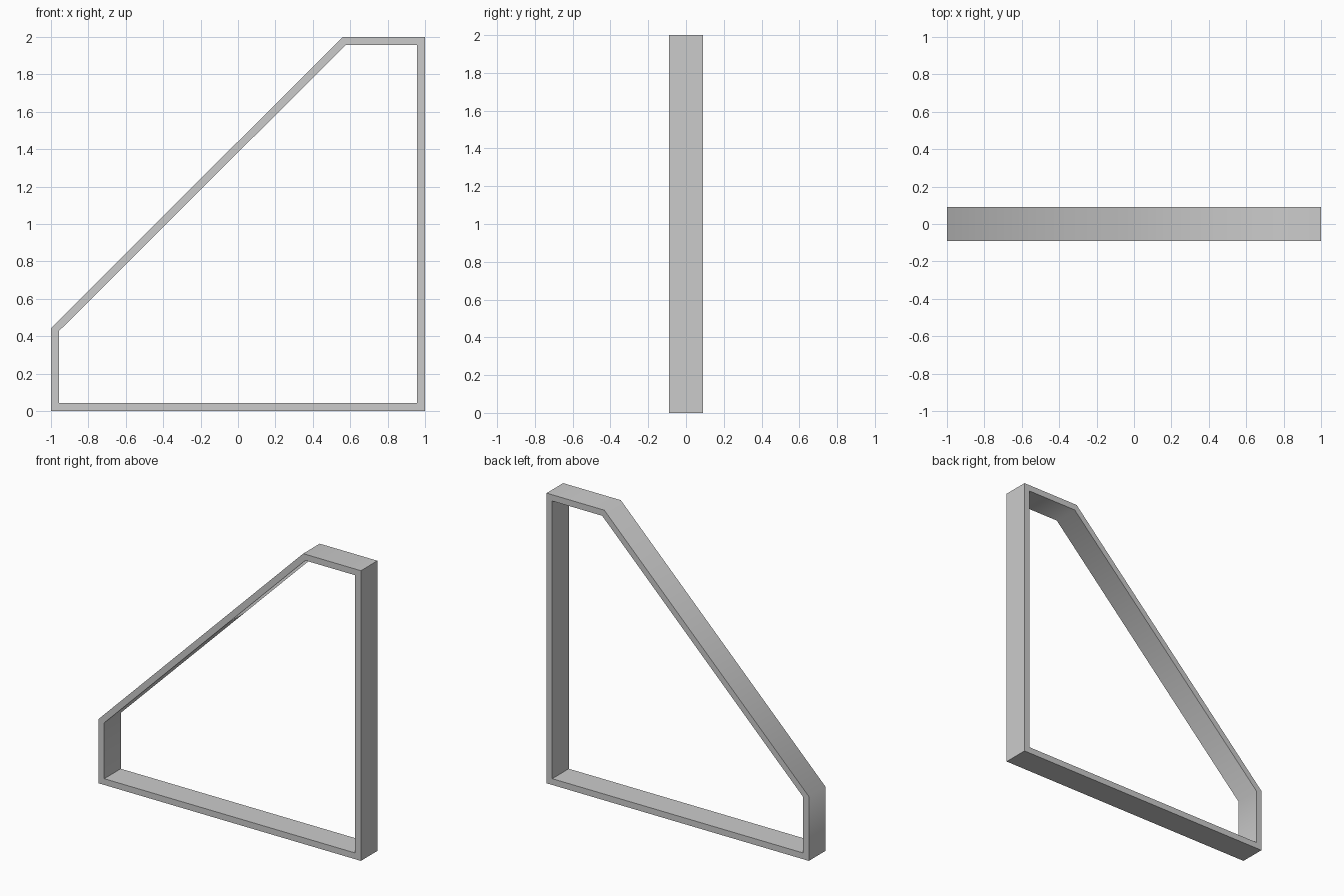
import bpy, bmesh, math

if "Cube" in bpy.data.objects:
    bpy.data.objects.remove(bpy.data.objects["Cube"])

HALF_DEPTH = 0.09

# Matching outer and inner outlines of the frame (x, z)
outer = [(-1, 0), (1, 0), (1, 2), (0.56, 2), (-1, 0.443)]
inner = [(-0.957, 0.043), (0.957, 0.043), (0.957, 1.957), (0.576, 1.957), (-0.957, 0.428)]

bm = bmesh.new()


def ring(outline, y):
    return [bm.verts.new((x, y, z)) for x, z in outline]


def bridge(a, b):
    n = len(a)
    for i in range(n):
        j = (i + 1) % n
        bm.faces.new((a[i], a[j], b[j], b[i]))


# Sweep the rectangular section around: front, inside, back, outside
loops = [ring(outer, -HALF_DEPTH), ring(inner, -HALF_DEPTH),
         ring(inner, HALF_DEPTH), ring(outer, HALF_DEPTH)]
for k in range(4):
    bridge(loops[k], loops[(k + 1) % 4])
bmesh.ops.recalc_face_normals(bm, faces=bm.faces)

mesh = bpy.data.meshes.new("window_frame")
bm.to_mesh(mesh)
bm.free()
frame = bpy.data.objects.new("window_frame", mesh)
bpy.context.collection.objects.link(frame)

# Soft shading over the two 45 degree bends, sharp square edges
bpy.context.view_layer.objects.active = frame
frame.select_set(True)
bpy.ops.object.shade_smooth_by_angle(angle=math.radians(50))
